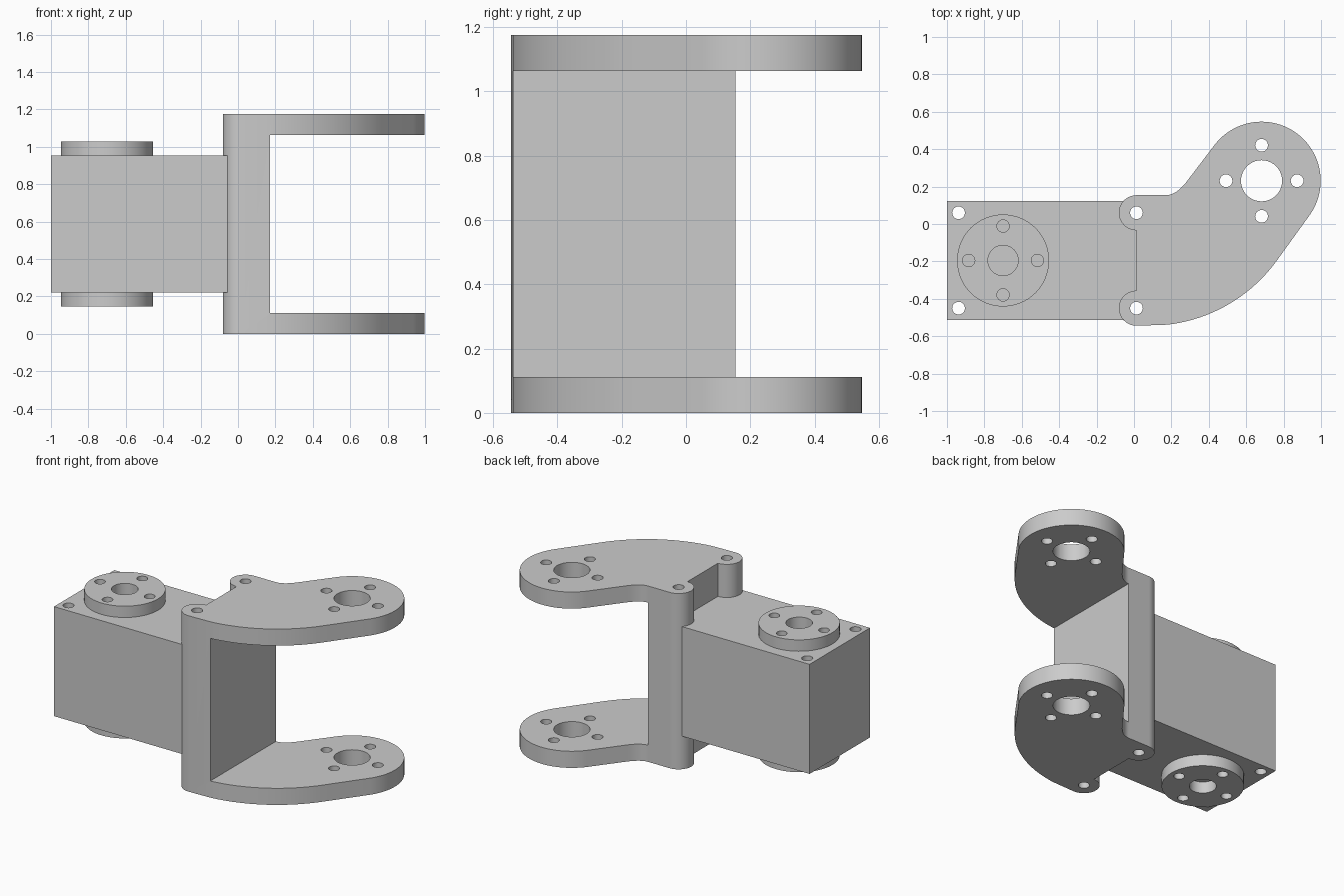
import bpy, bmesh
from math import sin, cos, pi, radians, atan2

if "Cube" in bpy.data.objects:
    bpy.data.objects.remove(bpy.data.objects["Cube"])

MID = 0.5875      # mid height of the whole assembly
H = 1.175


def arc(c, r, a0, a1, n):
    return [(c[0] + r * cos(a0 + (a1 - a0) * i / n),
             c[1] + r * sin(a0 + (a1 - a0) * i / n)) for i in range(n + 1)]


def circle(c, r, n=40):
    return arc(c, r, 0, 2 * pi, n)[:-1]


def rect(x0, x1, y0, y1):
    return [(x0, y0), (x1, y0), (x1, y1), (x0, y1)]


def prism(name, outlines, z0, z1):
    """Extrude one or more closed outlines from z0 to z1."""
    bm = bmesh.new()
    for pts in outlines:
        lo = [bm.verts.new((x, y, z0)) for x, y in pts]
        hi = [bm.verts.new((x, y, z1)) for x, y in pts]
        bm.faces.new(lo[::-1])
        bm.faces.new(hi)
        for i in range(len(pts)):
            j = (i + 1) % len(pts)
            bm.faces.new((lo[i], lo[j], hi[j], hi[i]))
    bmesh.ops.recalc_face_normals(bm, faces=bm.faces)
    me = bpy.data.meshes.new(name)
    bm.to_mesh(me)
    bm.free()
    ob = bpy.data.objects.new(name, me)
    bpy.context.collection.objects.link(ob)
    return ob


def activate(ob):
    bpy.ops.object.select_all(action='DESELECT')
    ob.select_set(True)
    bpy.context.view_layer.objects.active = ob


def cut(ob, outlines, z0=-0.1, z1=H + 0.1):
    cutter = prism("cutter", outlines, z0, z1)
    cutter.hide_render = True
    mod = ob.modifiers.new("cut", 'BOOLEAN')
    mod.operation, mod.solver, mod.object = 'DIFFERENCE', 'EXACT', cutter
    activate(ob)
    bpy.ops.object.modifier_apply(modifier=mod.name)
    bpy.data.objects.remove(cutter)


def smooth(ob):
    activate(ob)
    bpy.ops.object.shade_smooth_by_angle(angle=radians(30))


def bolt_ring(c, spread, r):
    return [circle((c[0] + spread * cos(k * pi / 2), c[1] + spread * sin(k * pi / 2)), r, 24)
            for k in range(4)]


HUB = (0.682, 0.231)              # arm pivot
BOSS_X, BOSS_Y = 0.013, (0.06, -0.45)
BOSS_R = 0.094

# Bracket outline, counter-clockwise: belly, arm end, fillet, two bosses
a_low, a_top = atan2(-0.578, 0.816), atan2(0.62, -0.785)
BELLY = (0.082, 0.297)
outline = arc(BELLY, 0.841, atan2(-0.837, 0.098), a_low, 20)
outline += arc(HUB, 0.316, a_low, a_top, 48)
p0, p1, p2 = (0.278, 0.222), (0.224, 0.154), (0.17, 0.154)
for i in range(9):
    t = i / 8
    outline.append(tuple((1 - t) ** 2 * a + 2 * t * (1 - t) * b + t * t * c
                         for a, b, c in zip(p0, p1, p2)))
for y in BOSS_Y:
    outline += arc((BOSS_X, y), BOSS_R, pi / 2, 3 * pi / 2, 20)

# U bracket: full-height extrusion, slotted between the arms and drilled
bracket = prism("u_bracket", [outline], 0, H)
cut(bracket, [rect(0.172, 1.5, -1, 1)], 0.111, 1.064)
cut(bracket, [circle((BOSS_X, y), 0.034, 24) for y in BOSS_Y]
    + [circle(HUB, 0.11)] + bolt_ring(HUB, 0.19, 0.034))
smooth(bracket)

# Motor body with corner screw holes
body = prism("motor_body", [rect(-1.0, 0.02, -0.514, 0.124)], MID - 0.366, MID + 0.366)
cut(body, [circle((x, y), 0.034, 24) for x in (-0.938, BOSS_X) for y in BOSS_Y])
smooth(body)

# Drive discs above and below the body
AXLE = (-0.70, -0.195)
for name, s in (("upper_drive_disc", 1), ("lower_drive_disc", -1)):
    za, zb = sorted((MID + s * 0.366, MID + s * 0.442))
    disc = prism(name, [circle(AXLE, 0.246, 64)], za, zb)
    cut(disc, [circle(AXLE, 0.081)] + bolt_ring(AXLE, 0.184, 0.033))
    smooth(disc)
